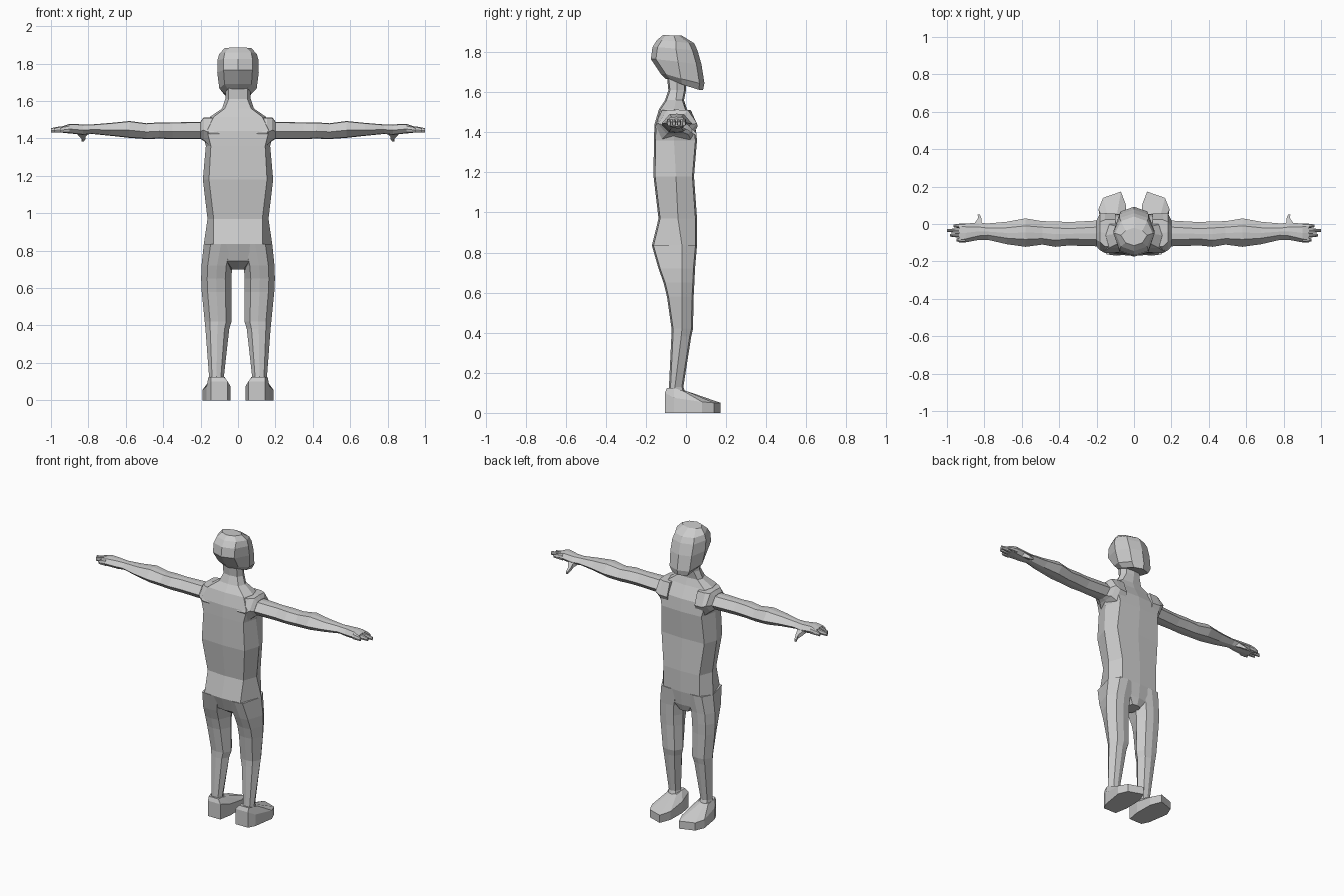
import bpy, bmesh, math

skin = bpy.data.materials.new("plain grey")
skin.diffuse_color = (0.6, 0.6, 0.6, 1)


def loft(name, rings, mirror=False):
    """Skin a list of equal-length rings, close both ends, flat shaded."""
    bm = bmesh.new()
    vr = [[bm.verts.new(p) for p in r] for r in rings]
    n = len(rings[0])
    for a, b in zip(vr, vr[1:]):
        for i in range(n):
            j = (i + 1) % n
            bm.faces.new((a[i], a[j], b[j], b[i]))
    bm.faces.new(vr[0])
    bm.faces.new(vr[-1])
    bmesh.ops.recalc_face_normals(bm, faces=bm.faces)
    me = bpy.data.meshes.new(name)
    bm.to_mesh(me)
    bm.free()
    me.materials.append(skin)
    ob = bpy.data.objects.new(name, me)
    bpy.context.collection.objects.link(ob)
    if mirror:
        ob.modifiers.new("mirror", 'MIRROR').use_mirror_merge = False
    return ob


def body_ring(z, xc, xs, yb, ym, yf, cx=0.0, zf=None, bulge=0.008):
    """Eight-sided section: flat back and front, pointed sides."""
    zf = z if zf is None else zf
    zm = (z + zf) / 2
    e = bulge
    return [(cx, yb, z), (cx + xc, yb + e, z), (cx + xs, ym, zm), (cx + xc, yf - e, zf),
            (cx, yf, zf), (cx - xc, yf - e, zf), (cx - xs, ym, zm), (cx - xc, yb + e, z)]


# torso: pelvis to armpit, shoulders, neck
loft("torso", [body_ring(*r) for r in [
    (0.70, 0.03, 0.045, -0.07, -0.02, 0.03),
    (0.745, 0.06, 0.08, -0.14, -0.03, 0.045),
    (0.835, 0.13, 0.183, -0.17, -0.02, 0.055),
    (0.97, 0.13, 0.163, -0.137, -0.04, 0.055),
    (1.18, 0.155, 0.188, -0.162, -0.05, 0.04),
    (1.36, 0.145, 0.172, -0.16, -0.06, 0.055),
    (1.44, 0.165, 0.19, -0.157, -0.06, 0.045),
    (1.515, 0.13, 0.15, -0.135, -0.06, 0.005),
    (1.56, 0.07, 0.085, -0.105, -0.05, -0.01),
    (1.61, 0.05, 0.068, -0.088, -0.045, 0.0),
    (1.68, 0.05, 0.065, -0.095, -0.045, 0.0)]])


# shoulder blocks
def rect(x, y0, y1, z0, z1, inset):
    yc, zc = (y0 + y1) / 2, z0 + (z1 - z0) * 0.45
    return [(x, y0, zc), (x, y0 + inset, z1), (x, yc, z1 + 0.003), (x, y1 - inset, z1),
            (x, y1, zc), (x, y1 - inset, z0), (x, yc, z0 - 0.003), (x, y0 + inset, z0)]


loft("shoulder", [rect(*r) for r in [
    (0.10, -0.155, 0.055, 1.36, 1.51, 0.03),
    (0.155, -0.155, 0.058, 1.365, 1.51, 0.035),
    (0.183, -0.14, 0.055, 1.39, 1.51, 0.045),
    (0.20, -0.12, 0.02, 1.40, 1.487, 0.035)]], True)

# arm and palm: x, back y, front y, low z, high z, bevel
loft("arm", [rect(*r) for r in [
    (0.17, -0.12, 0.02, 1.40, 1.485, 0.035),
    (0.35, -0.115, 0.01, 1.40, 1.483, 0.035),
    (0.42, -0.122, 0.014, 1.402, 1.483, 0.035),
    (0.49, -0.11, 0.015, 1.40, 1.478, 0.032),
    (0.58, -0.122, 0.03, 1.406, 1.49, 0.04),
    (0.68, -0.108, 0.012, 1.417, 1.48, 0.032),
    (0.78, -0.085, 0.003, 1.427, 1.472, 0.025),
    (0.83, -0.085, 0.006, 1.422, 1.472, 0.022),
    (0.90, -0.098, 0.003, 1.43, 1.475, 0.018),
    (0.935, -0.098, 0.002, 1.432, 1.463, 0.012)]], True)

# four fingers
for i, (y, tip) in enumerate([(-0.010, 0.965), (-0.035, 1.0), (-0.060, 0.985), (-0.085, 0.95)]):
    loft("finger_%d" % (i + 1), [rect(*r) for r in [
        (0.90, y - 0.012, y + 0.012, 1.434, 1.466, 0.004),
        ((0.92 + tip) / 2, y - 0.011, y + 0.011, 1.434, 1.46, 0.004),
        (tip, y - 0.007, y + 0.007, 1.434, 1.452, 0.003)]], True)


# thumb, angled forward and down
def thumb_ring(x, y, z, w, h):
    return [(x - w, y, z - h), (x + w, y, z - h), (x + w, y, z + h), (x - w, y, z + h)]


loft("thumb", [thumb_ring(*r) for r in [
    (0.83, -0.03, 1.442, 0.035, 0.012), (0.832, 0.008, 1.425, 0.018, 0.014),
    (0.825, 0.03, 1.407, 0.009, 0.011), (0.83, 0.052, 1.39, 0.006, 0.007)]], True)

# head: tilted sections, jaw slanting down toward the face
loft("head", [body_ring(z, xc, xs, yb, ym, yf, 0, zf, e) for z, zf, xc, xs, yb, ym, yf, e in [
    (1.665, 1.612, 0.055, 0.072, -0.10, -0.02, 0.085, 0.02),
    (1.69, 1.645, 0.072, 0.100, -0.125, -0.025, 0.092, 0.025),
    (1.765, 1.74, 0.077, 0.111, -0.175, -0.04, 0.077, 0.025),
    (1.825, 1.81, 0.077, 0.110, -0.167, -0.05, 0.057, 0.025),
    (1.86, 1.845, 0.070, 0.100, -0.145, -0.05, 0.04, 0.025),
    (1.885, 1.882, 0.045, 0.070, -0.115, -0.06, -0.02, 0.015)]])


# legs: z, inner x, outer x, back y, side y, front y
def leg_ring(z, x0, x1, yb, ym, yf):
    h = (x1 - x0) / 2
    return body_ring(z, h * 0.6, h, yb, ym, yf, (x0 + x1) / 2)


loft("leg", [leg_ring(*r) for r in [
    (0.835, 0.0, 0.183, -0.17, -0.02, 0.055),
    (0.72, 0.03, 0.195, -0.137, -0.02, 0.045),
    (0.65, 0.036, 0.197, -0.112, -0.02, 0.042),
    (0.58, 0.036, 0.194, -0.095, -0.02, 0.038),
    (0.42, 0.035, 0.178, -0.072, -0.02, 0.035),
    (0.38, 0.047, 0.174, -0.073, -0.024, 0.026),
    (0.13, 0.075, 0.155, -0.085, -0.055, -0.013),
    (0.09, 0.07, 0.155, -0.09, -0.05, 0.0)]], True)

# feet: sole outline, upper edge, then ankle
sole = [(0.055, -0.105), (0.145, -0.105), (0.168, -0.06), (0.190, 0.08),
        (0.165, 0.14), (0.07, 0.173), (0.042, 0.10), (0.04, -0.02)]
edge_z = [0.10, 0.10, 0.075, 0.055, 0.05, 0.05, 0.055, 0.075]
ankle = [(0.075, -0.095), (0.145, -0.095), (0.158, -0.06), (0.15, -0.015),
         (0.13, 0.0), (0.10, 0.0), (0.08, -0.015), (0.072, -0.06)]
loft("foot", [[(x, y, 0.0) for x, y in sole],
              [(x, y, z) for (x, y), z in zip(sole, edge_z)],
              [(x, y, 0.125 if y < -0.02 else 0.11) for x, y in ankle]], True)
